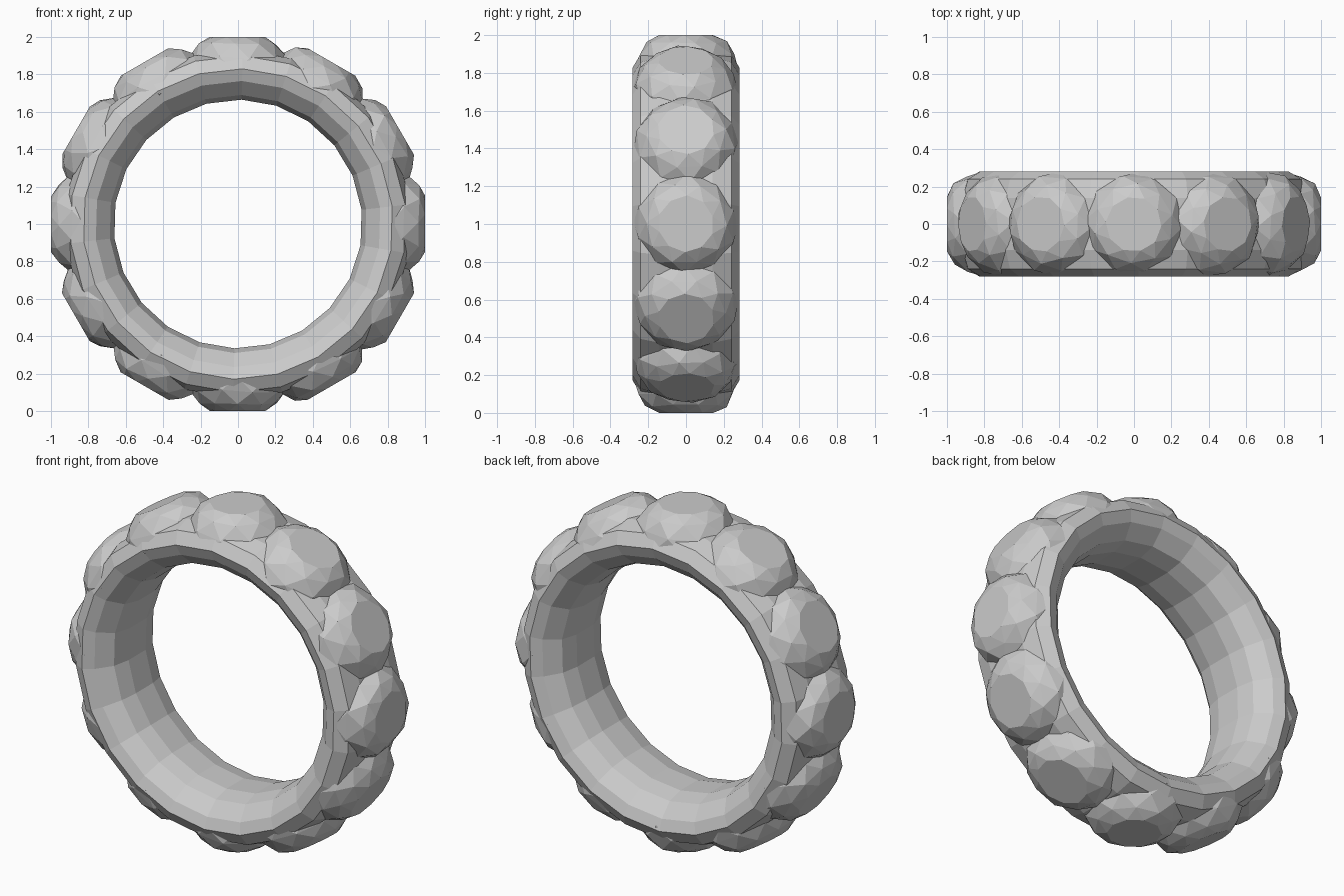
import bpy, bmesh, math, random
from mathutils import Matrix, Vector

if "Cube" in bpy.data.objects:
    bpy.data.objects.remove(bpy.data.objects["Cube"])

random.seed(4)
CENTRE = Vector((0, 0, 1))


def make_object(name, bm):
    bmesh.ops.recalc_face_normals(bm, faces=bm.faces)
    mesh = bpy.data.meshes.new(name)
    bm.to_mesh(mesh)
    bm.free()
    obj = bpy.data.objects.new(name, mesh)
    bpy.context.collection.objects.link(obj)
    return obj


def bridge(bm, a, b):
    n = len(a)
    for i in range(n):
        bm.faces.new((a[i], a[(i + 1) % n], b[(i + 1) % n], b[i]))


# rounded ring body, axis along y
def ring_body(segments=22):
    half = [(0.665, 0.08), (0.69, 0.18), (0.765, 0.257),
            (0.83, 0.282), (0.90, 0.24), (0.93, 0.14)]
    section = half + [(r, -y) for r, y in reversed(half)]
    bm = bmesh.new()
    loops = []
    for i in range(segments):
        a = 2 * math.pi * (i + 0.1) / segments
        loops.append([bm.verts.new(CENTRE + Vector((r * math.sin(a), y, r * math.cos(a))))
                      for r, y in section])
    for i in range(segments):
        bridge(bm, loops[i], loops[(i + 1) % segments])
    return make_object("ring_body", bm)


# faceted, flat-topped boulder pointing outward from the ring
def boulder(index, sides=10):
    profile = [(0.15, 1.0), (0.215, 0.965), (0.265, 0.895), (0.284, 0.82), (0.22, 0.76)]
    bm = bmesh.new()
    rings = []
    turn = random.uniform(-0.15, 0.15)
    for k, (rad, h) in enumerate(profile):
        ring = []
        for s in range(sides):
            a = 2 * math.pi * (s + 0.5 * (k % 2)) / sides + turn
            j = 1 + random.uniform(-0.03, 0.015)
            dh = random.uniform(-0.012, 0.006) if k else 0
            x, y = rad * j * math.cos(a), rad * j * math.sin(a)
            ring.append(bm.verts.new((x, max(-0.279, min(0.279, y)), h + dh)))
        rings.append(ring)
    for a, b in zip(rings, rings[1:]):
        bridge(bm, a, b)
    bm.faces.new(rings[0])
    bm.faces.new(rings[-1])
    bmesh.ops.triangulate(bm, faces=bm.faces[:])
    spin = Matrix.Translation(CENTRE) @ Matrix.Rotation(index * math.pi / 6, 4, 'Y')
    bmesh.ops.transform(bm, matrix=spin, verts=bm.verts)
    return make_object("boulder", bm)


# twelve boulders fused into the ring
ring = ring_body()
for i in range(12):
    lump = boulder(i)
    mod = ring.modifiers.new("fuse", 'BOOLEAN')
    mod.operation = 'UNION'
    mod.solver = 'EXACT'
    mod.object = lump
    bpy.context.view_layer.objects.active = ring
    bpy.ops.object.modifier_apply(modifier=mod.name)
    bpy.data.objects.remove(lump, do_unlink=True)
ring.name = "stone_ring"
